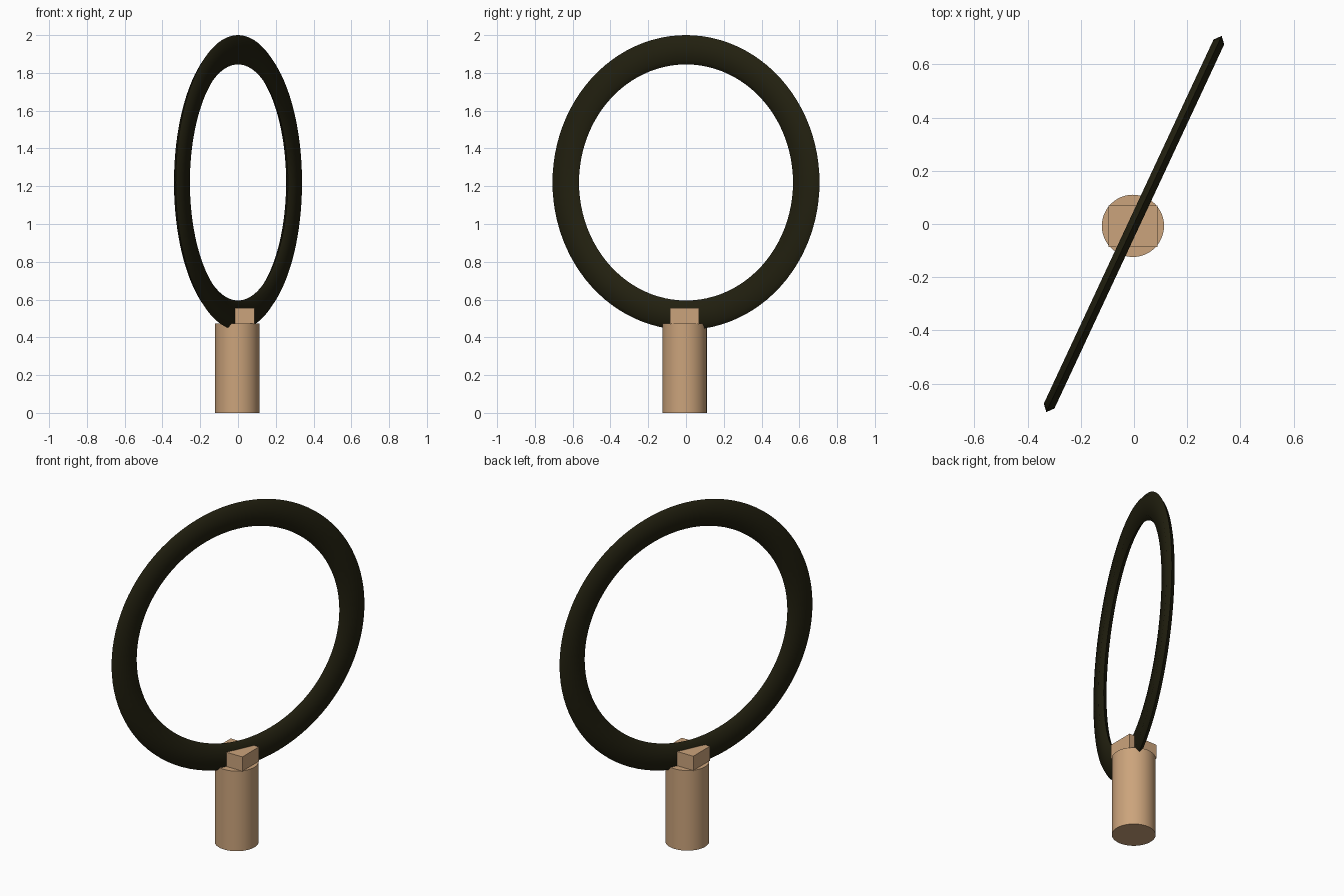
import bpy, bmesh, math
from mathutils import Matrix

if "Cube" in bpy.data.objects:
    bpy.data.objects.remove(bpy.data.objects["Cube"])


def material(name, rgb):
    m = bpy.data.materials.new(name)
    m.diffuse_color = (*rgb, 1)
    m.use_nodes = True
    m.node_tree.nodes["Principled BSDF"].inputs["Base Color"].default_value = m.diffuse_color
    return m


wood = material("tan wood", (0.60, 0.37, 0.20))
dark = material("dark olive", (0.016, 0.0145, 0.005))


def finish(bm, name, mat, angle=None):
    bmesh.ops.recalc_face_normals(bm, faces=bm.faces[:])
    me = bpy.data.meshes.new(name)
    bm.to_mesh(me)
    bm.free()
    ob = bpy.data.objects.new(name, me)
    bpy.context.collection.objects.link(ob)
    me.materials.append(mat)
    if angle:
        bpy.ops.object.select_all(action='DESELECT')
        ob.select_set(True)
        bpy.context.view_layer.objects.active = ob
        bpy.ops.object.shade_smooth_by_angle(angle=math.radians(angle))
    return ob


# Round post
bm = bmesh.new()
bmesh.ops.create_cone(bm, cap_ends=True, segments=48, radius1=0.117, radius2=0.117,
                      depth=0.472, matrix=Matrix.Translation((-0.004, -0.007, 0.236)))
finish(bm, "post", wood, 30)

# Square block on the post that grips the ring
bm = bmesh.new()
bmesh.ops.create_cube(bm, size=1, matrix=Matrix.Translation((-0.004, -0.008, 0.513))
                      @ Matrix.Diagonal((0.185, 0.156, 0.086, 1)))
finish(bm, "clamp_block", wood)

# Flat ring with pointed rims: (radius, offset) profile spun round its centre
profile = [(0.78, 0), (0.755, 0.022), (0.65, 0.022),
           (0.625, 0), (0.65, -0.022), (0.755, -0.022)]
bm = bmesh.new()
verts = [bm.verts.new((r, t, 0)) for r, t in profile]
edges = [bm.edges.new((verts[i], verts[(i + 1) % 6])) for i in range(6)]
bmesh.ops.spin(bm, geom=verts + edges, cent=(0, 0, 0), axis=(0, 1, 0),
               angle=math.tau, steps=96, use_merge=True)
bmesh.ops.remove_doubles(bm, verts=bm.verts[:], dist=1e-4)
bmesh.ops.transform(bm, verts=bm.verts[:], matrix=Matrix.Translation((0, 0, 1.22))
                    @ Matrix.Rotation(math.radians(65), 4, 'Z'))
finish(bm, "ring", dark, 60)
